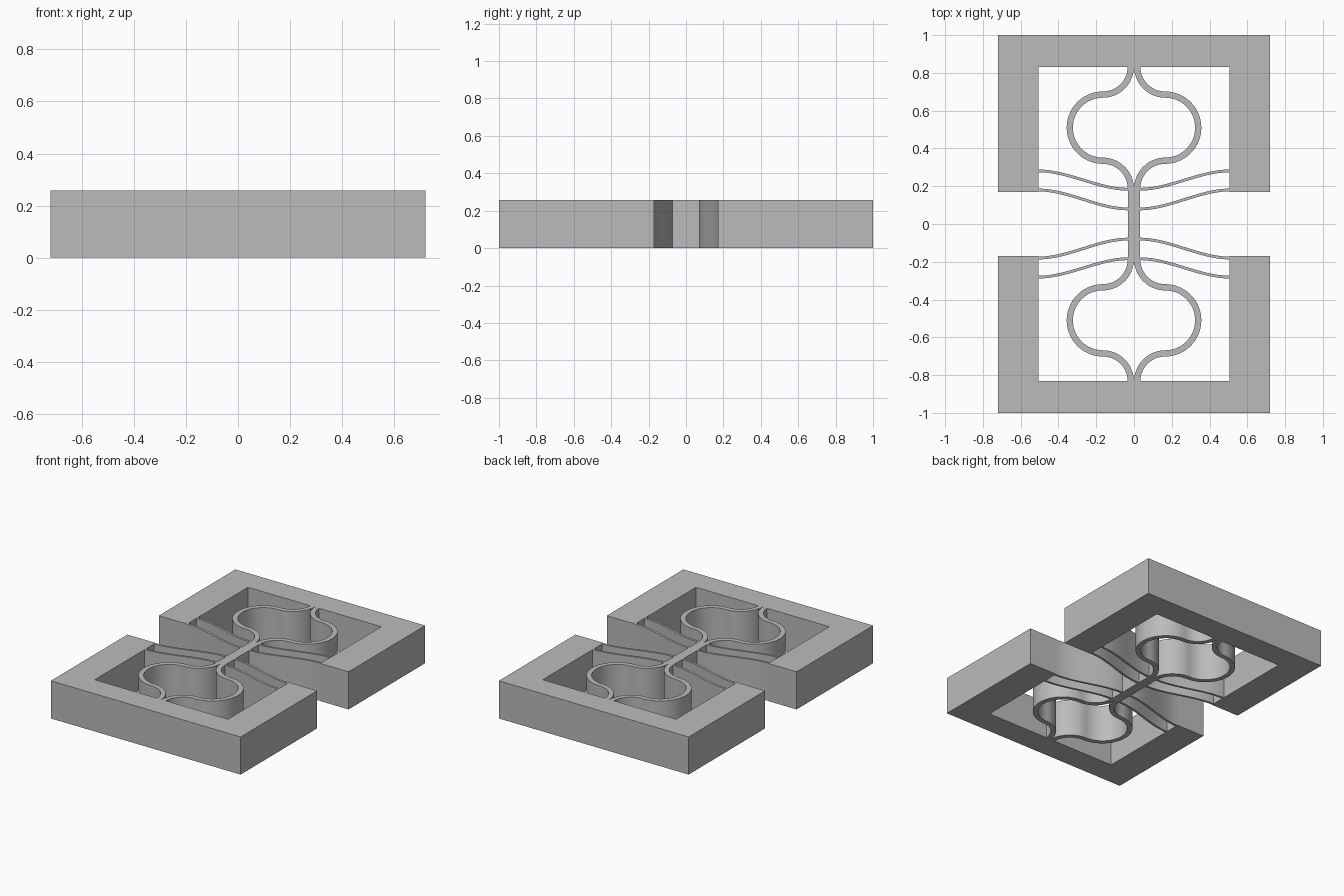
import bpy, bmesh, math
from mathutils import Vector

if "Cube" in bpy.data.objects:
    bpy.data.objects.remove(bpy.data.objects["Cube"])

H = 0.258          # plate thickness
BAR = 0.033        # half width of the centre bar, also the loop wall width
INNER = 0.506      # inner half width of the frames

grey = bpy.data.materials.new("plain_grey")
grey.diffuse_color = (0.5, 0.5, 0.5, 1)
grey.use_nodes = True
grey.node_tree.nodes["Principled BSDF"].inputs["Base Color"].default_value = grey.diffuse_color


def slab(name, points, faces, mirror_x=False, mirror_y=False):
    """Extrude a flat outline to the plate thickness and mirror it."""
    bm = bmesh.new()
    verts = [bm.verts.new((x, y, 0)) for x, y in points]
    flat = [bm.faces.new([verts[i] for i in f]) for f in faces]
    top = bmesh.ops.extrude_face_region(bm, geom=flat, use_keep_orig=True)["geom"]
    bmesh.ops.translate(bm, vec=(0, 0, H),
                        verts=[g for g in top if isinstance(g, bmesh.types.BMVert)])
    bmesh.ops.recalc_face_normals(bm, faces=bm.faces)
    mesh = bpy.data.meshes.new(name)
    bm.to_mesh(mesh)
    bm.free()
    mesh.materials.append(grey)
    mesh.shade_smooth()
    mesh.set_sharp_from_angle(angle=math.radians(30))
    obj = bpy.data.objects.new(name, mesh)
    bpy.context.collection.objects.link(obj)
    if mirror_x or mirror_y:
        mod = obj.modifiers.new("mirror", "MIRROR")
        mod.use_axis = (mirror_x, mirror_y, False)
        mod.use_mirror_merge = False
    return obj


def ribbon(name, path, width):
    """Thin upright wall following a centreline, repeated in all four quadrants."""
    left, right = [], []
    n = len(path)
    for i, p in enumerate(path):
        d = (path[min(i + 1, n - 1)] - path[max(i - 1, 0)]).normalized()
        side = Vector((-d.y, d.x)) * width / 2
        left.append(p + side)
        right.append(p - side)
    faces = [(i, i + 1, n + i + 1, n + i) for i in range(n - 1)]
    return slab(name, left + right, faces, True, True)


def arc(cx, cy, r, start, end, steps):
    angles = [math.radians(start + (end - start) * i / steps) for i in range(steps + 1)]
    return [Vector((cx + r * math.cos(a), cy + r * math.sin(a))) for a in angles]


# U-shaped frames, front and back
slab("frame", [(-0.72, 0.17), (-0.72, 1), (0.72, 1), (0.72, 0.17),
               (INNER, 0.17), (INNER, 0.83), (-INNER, 0.83), (-INNER, 0.17)],
     [range(8)], mirror_y=True)

# Centre bar joining both loops
slab("centre_bar", [(-BAR, -0.19), (BAR, -0.19), (BAR, 0.19), (-BAR, 0.19)], [range(4)])

# Bulb-shaped spring loops: concave fillet, half circle, concave fillet
R, F, CX, CY = 0.175, 0.148, 0.165, 0.51
path = arc(CX, CY - R - F, F, 180, 90, 16)
path += arc(CX, CY, R, -90, 90, 32)[1:]
path += arc(CX, CY + R + F, F, 270, 180, 16)[1:]
ribbon("spring_loop", path, BAR)

# S-curved leaf springs from the bar to the frame
for name, y_bar, y_frame in (("inner_leaf", 0.08, 0.18), ("outer_leaf", 0.184, 0.281)):
    path = []
    for i in range(25):
        t = i / 24
        path.append(Vector((0.031 + (INNER - 0.031) * t,
                            y_bar + (y_frame - y_bar) * t * t * (3 - 2 * t))))
    ribbon(name, path, 0.015)
